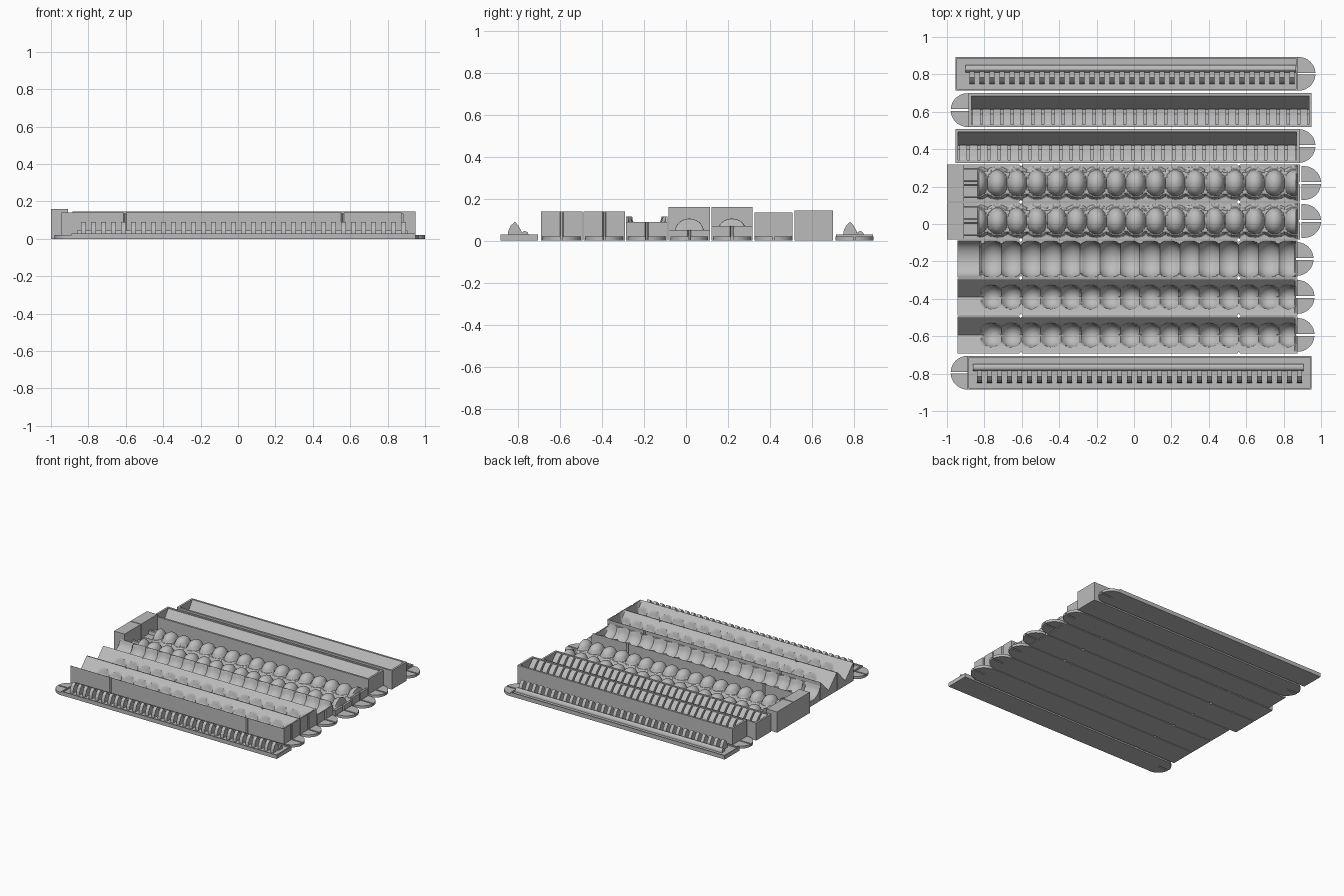
import bpy, bmesh, math

old = bpy.data.objects.get("Cube")
if old:
    bpy.data.objects.remove(old, do_unlink=True)

GREY = (0.5, 0.5, 0.5, 1)
mat = bpy.data.materials.new("plain grey")
mat.use_nodes = True
mat.diffuse_color = GREY
mat.node_tree.nodes["Principled BSDF"].inputs["Base Color"].default_value = GREY


def finish(name, bm, smooth=False):
    bmesh.ops.recalc_face_normals(bm, faces=bm.faces)
    me = bpy.data.meshes.new(name)
    bm.to_mesh(me)
    bm.free()
    me.materials.append(mat)
    ob = bpy.data.objects.new(name, me)
    bpy.context.collection.objects.link(ob)
    if smooth:
        bpy.ops.object.select_all(action='DESELECT')
        ob.select_set(True)
        bpy.context.view_layer.objects.active = ob
        bpy.ops.object.shade_smooth_by_angle(angle=math.radians(35))
    return ob


def add_prism(bm, pts, vec):
    face = bm.faces.new([bm.verts.new(p) for p in pts])
    ext = bmesh.ops.extrude_face_region(bm, geom=[face], use_keep_orig=True)
    verts = [g for g in ext["geom"] if isinstance(g, bmesh.types.BMVert)]
    bmesh.ops.translate(bm, verts=verts, vec=vec)


def add_profile(bm, yz, x0, x1):
    add_prism(bm, [(x0, y, z) for y, z in yz], (x1 - x0, 0, 0))


def add_box(bm, x0, x1, y0, y1, z0, z1):
    add_profile(bm, [(y0, z0), (y1, z0), (y1, z1), (y0, z1)], x0, x1)


def add_frame(bm, x0, x1, y0, y1, z0, z1, t):
    add_box(bm, x0, x0 + t, y0, y1, z0, z1)
    add_box(bm, x1 - t, x1, y0, y1, z0, z1)
    add_box(bm, x0 + t, x1 - t, y0, y0 + t, z0, z1)
    add_box(bm, x0 + t, x1 - t, y1 - t, y1, z0, z1)


# Rounded pull tab, split along its middle
def tab(name, tip, yc, r=0.09, height=0.02):
    bm = bmesh.new()
    d = math.copysign(1, tip)
    cx = tip - d * r
    for s in (-1, 1):
        pts = [(cx - d * 0.015, yc + s * 0.005, 0)]
        for i in range(13):
            a = math.pi / 2 * i / 12
            pts.append((cx + d * r * math.cos(a), yc + s * max(0.005, r * math.sin(a)), 0))
        pts.append((cx - d * 0.015, yc + s * r, 0))
        add_prism(bm, pts, (0, 0, height))
    finish(name, bm)


# Solid with a sculpted top, tie notches in both sides and a slot in its right end
TIES = (-0.605, 0.56)


def sculpted(name, x0, x1, yc, hw, height, nx=200, ny=48):
    xs = [x0 + (x1 - x0) * i / nx for i in range(nx + 1)]
    xs = sorted(xs + [t + o for t in TIES for o in (-0.008, 0, 0.008)])
    bm = bmesh.new()
    grid = []
    for i, x in enumerate(xs):
        w = hw - 0.009 * max(0, *(1 - abs(x - t) / 0.008 for t in TIES))
        col = []
        for j in range(ny + 1):
            y = w * (2 * j / ny - 1)
            slot = 0.008 if i == len(xs) - 1 and abs(y) < 0.006 else 0
            col.append(bm.verts.new((x - slot, yc + y, height(x, y))))
        grid.append(col)
    for a, b in zip(grid, grid[1:]):
        for j in range(ny):
            bm.faces.new((a[j], b[j], b[j + 1], a[j + 1]))
    rim = [e for e in bm.edges if e.is_boundary]
    ext = bmesh.ops.extrude_edge_only(bm, edges=rim)["geom"]
    for v in (g for g in ext if isinstance(g, bmesh.types.BMVert)):
        v.co.z = 0
    bmesh.ops.holes_fill(bm, edges=[e for e in bm.edges if e.is_boundary], sides=0)
    finish(name, bm, True)


PITCH = 0.1058


def from_bead(x, first, last):
    k = max(0, min(last, round((x - first) / PITCH)))
    return x - first - k * PITCH


def root(v):
    return math.sqrt(max(0, v))


# Shallow trays carrying a rack of fins and a rounded rail
def rack(name, x0, x1, yc, start):
    bm = bmesh.new()
    add_box(bm, x0, x1, yc - 0.089, yc + 0.089, 0, 0.02)
    add_frame(bm, x0, x1, yc - 0.089, yc + 0.089, 0.02, 0.03, 0.008)
    finish(name + "_tray", bm)
    bm = bmesh.new()
    fin = [(-0.055, 0.02), (-0.052, 0.045), (-0.04, 0.072), (-0.02, 0.09),
           (-0.006, 0.074), (0.008, 0.05), (0.02, 0.02)]
    for i in range(33):
        x = start + 0.0535 * i
        add_profile(bm, [(yc + y, z) for y, z in fin], x, x + 0.026)
    rail = [(yc + 0.027 - 0.019 * math.cos(math.pi * i / 8),
             0.02 + 0.026 * math.sin(math.pi * i / 8)) for i in range(9)]
    add_profile(bm, rail, start - 0.02, start + 1.745)
    finish(name + "_fins", bm)


rack("back_rack", -0.955, 0.875, 0.803, -0.88)
tab("back_rack_tab", 0.97, 0.803)
rack("front_rack", -0.89, 0.95, -0.795, -0.84)
tab("front_rack_tab", -0.98, -0.795)


# Deep boxes with a sloped back and fins along the front
def fin_box(name, x0, x1, yc, top):
    bm = bmesh.new()
    hw, t = 0.091, 0.015
    add_box(bm, x0, x1, yc - hw, yc + hw, 0, 0.025)
    add_frame(bm, x0, x1, yc - hw, yc + hw, 0.025, top, t)
    a, b = x0 + t, x1 - t
    inner = hw - t
    add_profile(bm, [(yc + inner, 0.025), (yc + inner, top - 0.005), (yc + 0.012, 0.045),
                     (yc + 0.004, 0.025)], a, b)
    add_profile(bm, [(yc - inner, 0.025), (yc - inner, top - 0.04), (yc - 0.02, 0.025)], a, b)
    step = (b - a) / 33
    fin = [(-inner, 0.025), (-inner, top - 0.004), (-0.055, top - 0.014),
           (-0.03, top - 0.04), (0, 0.06), (0.008, 0.025)]
    for i in range(33):
        x = a + step * (i + 0.12)
        add_profile(bm, [(yc + y, z) for y, z in fin], x, x + step * 0.76)
    finish(name, bm)


fin_box("back_fin_box", -0.885, 0.95, 0.609, 0.145)
tab("back_fin_box_tab", -0.98, 0.609)
fin_box("inner_fin_box", -0.955, 0.885, 0.417, 0.135)
tab("inner_fin_box_tab", 0.97, 0.417)


# Rows of raised half beads on scalloped skirts
def bead_height(end_wall):
    def height(x, y):
        if x > 0.872:
            return end_wall
        z = 0.025
        d = from_bead(x, -0.73 - PITCH, 16)
        if x > -0.83:
            skirt = 0.088 * root(1 - (d / 0.08) ** 2)
            z += 0.025 * max(0, min(1, (skirt - abs(y)) / 0.012))
            q = 1 - (d / 0.051) ** 2 - (y / 0.068) ** 2
            if q > 0:
                z = max(z, 0.045 + 0.06 * math.sqrt(q))
        elif abs(y) < 0.075:
            z = 0.075 if abs(y) < 0.01 else 0.05
        return z
    return height


for name, yc, wall in (("back_beads", 0.219, 0.07), ("front_beads", 0.016, 0.05)):
    sculpted(name, -0.912, 0.888, yc, 0.0985, bead_height(wall), nx=240)
    tab(name + "_tab", 1.0, yc)
    bm = bmesh.new()
    add_box(bm, -1, -0.91, yc - 0.0985, yc + 0.0985, 0, 0.16)
    finish(name + "_end_block", bm)


# Shallow scalloped trough
def shallow(x, y):
    if x > 0.86:
        return 0.09
    plain = 0.115 - 0.075 * root(1 - (y / 0.096) ** 2)
    if x < -0.82:
        return plain
    d = from_bead(x, -0.762, 15)
    s = root(1 - (d / 0.08) ** 2)
    return 0.115 - 0.09 * root(s * s - (y / 0.097) ** 2)


# Deep trough with bead hollows along its bottom
def deep(x, y):
    if x > 0.86:
        return 0.14
    z = 0.04 + 0.1 * min(1, abs(y) / 0.096)
    if x > -0.83:
        q = 1 - (from_bead(x, -0.762, 15) / 0.062) ** 2 - (y / 0.062) ** 2
        if q > 0:
            z = min(z, 0.09 - 0.07 * math.sqrt(q))
    return z


for name, yc, fn, tip in (("shallow_trough", -0.187, shallow, 0.96),
                          ("inner_deep_trough", -0.39, deep, 0.965),
                          ("front_deep_trough", -0.593, deep, 0.965)):
    sculpted(name, -0.945, 0.875, yc, 0.0985, fn)
    tab(name + "_tab", tip, yc)
